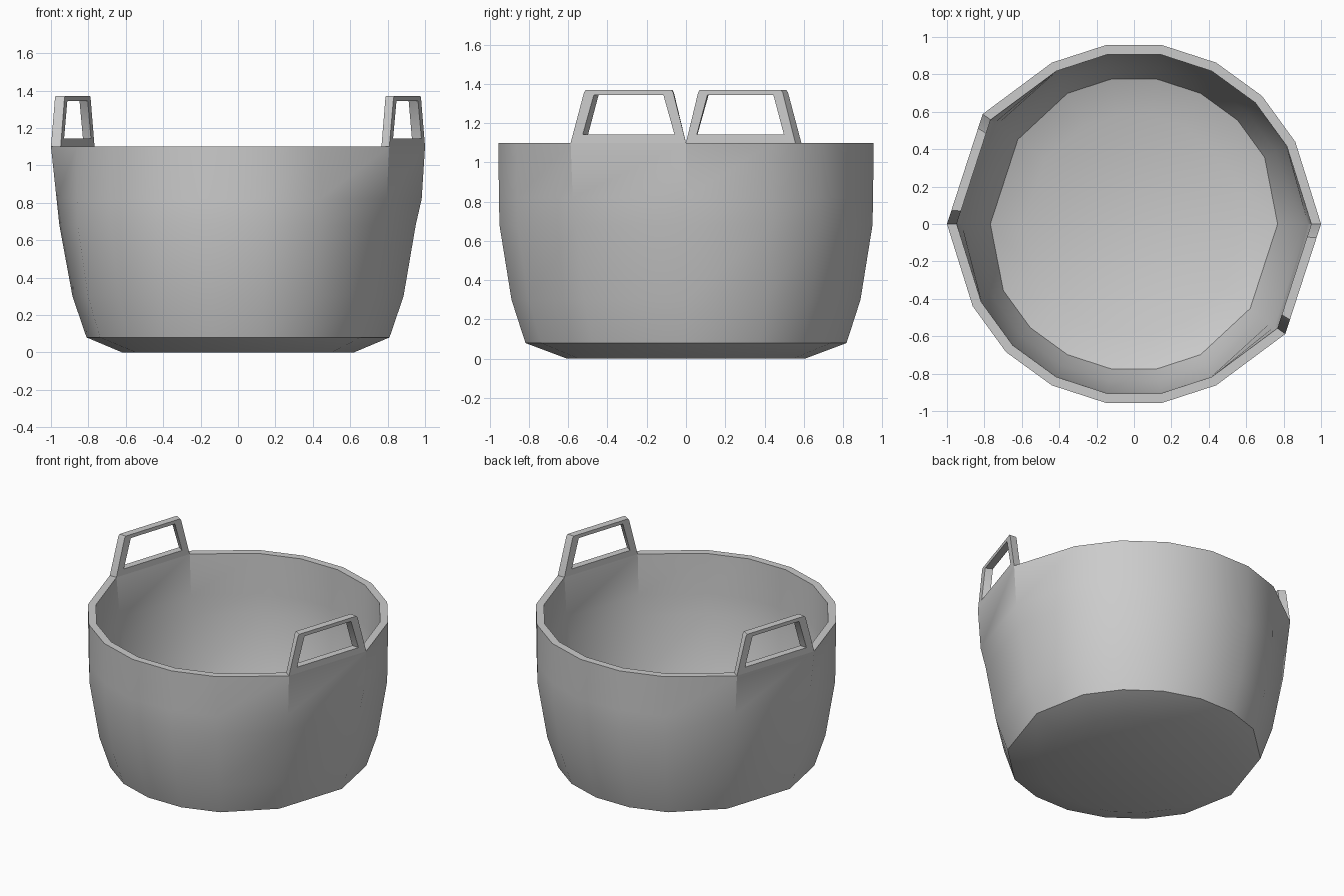
import bpy, bmesh, math
from mathutils import Vector

if "Cube" in bpy.data.objects:
    bpy.data.objects.remove(bpy.data.objects["Cube"])

# Plan angles: 16 sides, with one wide flat side under each handle
HALF = [0, 27, 45, 63, 81, 99, 117, 144]
ANGLES = HALF + [a + 180 for a in HALF]
WIDE = {0, 144, 180, 324}

# Wall profile, outside then inside:
# height, general radius, radius at right handle corners, at left handle corners
OUTER = [(0.0, 0.612, 0.62, 0.62), (0.08, 0.828, 0.81, 0.81),
         (0.30, 0.90, 0.885, 0.885), (0.68, 0.962, 0.95, 0.955),
         (0.82, 0.965, 0.982, 0.97), (1.10, 0.968, 1.0, 1.0)]
INNER = [(1.10, 0.917, 0.948, 0.948), (0.82, 0.914, 0.93, 0.92),
         (0.68, 0.911, 0.90, 0.904), (0.30, 0.85, 0.835, 0.835),
         (0.12, 0.784, 0.768, 0.768), (0.05, 0.59, 0.59, 0.59)]


def polar(radius, degrees, z):
    a = math.radians(degrees)
    return Vector((radius * math.cos(a), radius * math.sin(a), z))


def finish(name, bm, angle):
    bmesh.ops.recalc_face_normals(bm, faces=bm.faces)
    mesh = bpy.data.meshes.new(name)
    bm.to_mesh(mesh)
    bm.free()
    obj = bpy.data.objects.new(name, mesh)
    bpy.context.collection.objects.link(obj)
    bpy.ops.object.select_all(action='DESELECT')
    obj.select_set(True)
    bpy.context.view_layer.objects.active = obj
    bpy.ops.object.shade_smooth_by_angle(angle=math.radians(angle))
    return obj


def build_tub():
    bm = bmesh.new()
    rings = []
    for z, r, right, left in OUTER + INNER:
        ring = []
        for a in ANGLES:
            radius = r
            if a in WIDE:
                radius = right if a in (0, 324) else left
            ring.append(bm.verts.new(polar(radius, a, z)))
        rings.append(ring)
    n = len(ANGLES)
    for lo, hi in zip(rings, rings[1:]):
        for i in range(n):
            j = (i + 1) % n
            bm.faces.new((lo[i], lo[j], hi[j], hi[i]))
    bm.faces.new(rings[0])     # underside
    bm.faces.new(rings[-1])    # inside floor
    return finish("tub", bm, 33)


def build_handle(name, start, end):
    # Trapezoid frame: (fraction along the chord, height)
    outline = [(0, 1.10), (0.11, 1.355), (0.125, 1.37),
               (0.87, 1.37), (0.885, 1.355), (1, 1.10)]
    hole = [(0.10, 1.143), (0.195, 1.342), (0.2, 1.345),
            (0.795, 1.345), (0.8, 1.342), (0.895, 1.143)]
    bm = bmesh.new()

    def loop(points, radius):
        p, q = polar(radius, start, 0), polar(radius, end, 0)
        return [bm.verts.new(p.lerp(q, t) + Vector((0, 0, z))) for t, z in points]

    loops = [loop(outline, 1.0), loop(hole, 1.0),
             loop(hole, 0.948), loop(outline, 0.948)]
    n = len(outline)
    for k in range(4):
        a, b = loops[k], loops[(k + 1) % 4]
        for i in range(n):
            j = (i + 1) % n
            if k == 3 and i == n - 1:
                continue       # open where it joins the rim
            bm.faces.new((a[i], a[j], b[j], b[i]))
    return finish(name, bm, 30)


build_tub()
build_handle("right_handle", 0, -36)
build_handle("left_handle", 180, 144)
